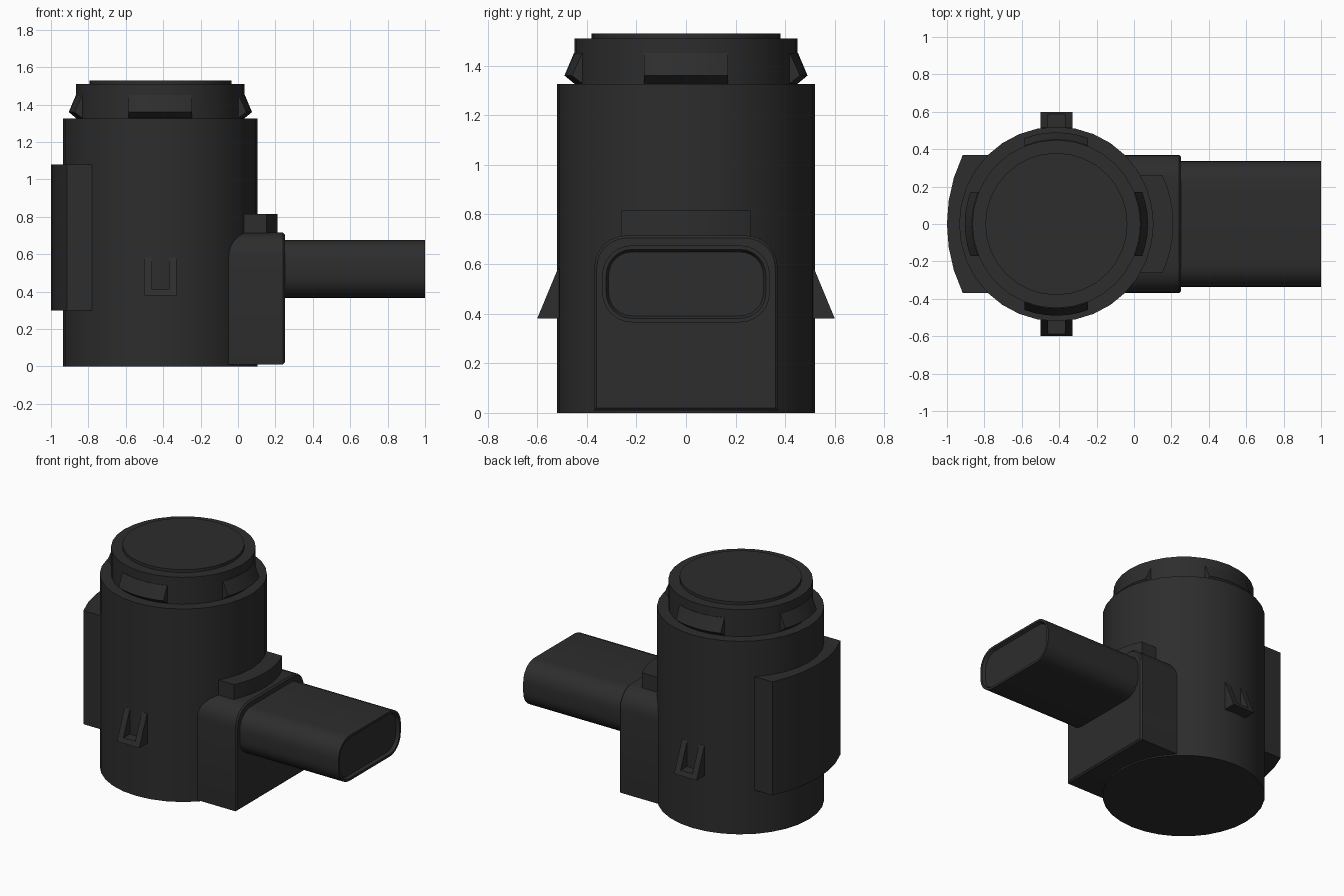
import bpy, bmesh, math
from mathutils import Matrix, Vector

cube = bpy.data.objects.get("Cube")
if cube:
    bpy.data.objects.remove(cube, do_unlink=True)

CX = -0.415  # axis of the round body

plastic = bpy.data.materials.new("black plastic")
plastic.use_nodes = True
colour = (0.026, 0.026, 0.026, 1)
plastic.diffuse_color = colour
bsdf = plastic.node_tree.nodes["Principled BSDF"]
bsdf.inputs["Base Color"].default_value = colour
bsdf.inputs["Roughness"].default_value = 0.6


def loft(name, rings):
    """Skin a row of matching closed rings and cap both ends."""
    bm = bmesh.new()
    rows = [[bm.verts.new(p) for p in ring] for ring in rings]
    n = len(rows[0])
    for a, b in zip(rows, rows[1:]):
        for i in range(n):
            j = (i + 1) % n
            bm.faces.new((a[i], a[j], b[j], b[i]))
    bm.faces.new(rows[0])
    bm.faces.new(rows[-1])
    bmesh.ops.recalc_face_normals(bm, faces=bm.faces)
    mesh = bpy.data.meshes.new(name)
    bm.to_mesh(mesh)
    bm.free()
    mesh.materials.append(plastic)
    obj = bpy.data.objects.new(name, mesh)
    bpy.context.collection.objects.link(obj)
    bpy.ops.object.select_all(action='DESELECT')
    obj.select_set(True)
    bpy.context.view_layer.objects.active = obj
    bpy.ops.object.shade_smooth_by_angle(angle=math.radians(30))
    return obj


def circle(r, z, n=32):
    return [(CX + r * math.cos(2 * math.pi * i / n),
             r * math.sin(2 * math.pi * i / n), z) for i in range(n)]


def rounded(x, half, z0, z1, top, bottom, inset=0.0, steps=6):
    """Rounded rectangle in the plane at x, with top and bottom radii."""
    half, z0, z1 = half - inset, z0 + inset, z1 - inset
    top, bottom = max(top - inset, 0.001), max(bottom - inset, 0.001)
    corners = [(1, 1, top), (-1, 1, top), (-1, -1, bottom), (1, -1, bottom)]
    pts = []
    for k, (sy, sz, r) in enumerate(corners):
        cy = sy * (half - r)
        cz = z1 - r if sz > 0 else z0 + r
        for i in range(steps + 1):
            a = math.pi / 2 * (k + i / steps)
            pts.append((x, cy + r * math.cos(a), cz + r * math.sin(a)))
    return pts


def arc_block(name, profile, half, centre=CX, turn=0, steps=6):
    """Sweep an (r, z) profile round an axis, between parallel ends."""
    spin = Matrix.Rotation(math.radians(turn), 3, 'Z')
    rings = []
    for i in range(steps + 1):
        t = half * (2 * i / steps - 1)
        rings.append([spin @ Vector((math.sqrt(r * r - t * t), t, z))
                      + Vector((centre, 0, 0)) for r, z in profile])
    return loft(name, rings)


# Round body, neck and sensing face
loft("body", [circle(0.52, 0), circle(0.52, 1.325)])
loft("neck", [circle(0.45, 1.30), circle(0.45, 1.51)])
loft("sensor_face", [circle(0.38, 1.49), circle(0.38, 1.53)])

# Four snap clips round the neck
clip = [(0.43, 1.45), (0.452, 1.45), (0.49, 1.36), (0.45, 1.327), (0.43, 1.327)]
for k, side in enumerate(("left", "back", "right", "front")):
    arc_block("neck_clip_" + side, clip, 0.17, turn=90 * k)

# Curved pad on the side opposite the connector
arc_block("side_pad", [(0.62, 0.30), (0.85, 0.30), (0.85, 1.08), (0.62, 1.08)],
          0.37, centre=-0.15, turn=180)

# Connector housing with rounded shoulders, and the curved tab on it
housing = dict(half=0.37, z0=0.01, z1=0.715, top=0.13, bottom=0.001)
loft("connector_housing", [rounded(-0.2, **housing), rounded(0.24, **housing),
                           rounded(0.25, inset=0.01, **housing)])
arc_block("housing_tab", [(0.46, 0.68), (0.625, 0.68), (0.625, 0.815), (0.46, 0.815)],
          0.26, steps=8)

# Plug with a shallow recessed end
plug = dict(half=0.338, z0=0.365, z1=0.675, top=0.12, bottom=0.12)
loft("plug", [rounded(0.2, **plug), rounded(1.0, **plug),
              rounded(1.0, inset=0.016, **plug),
              rounded(0.98, inset=0.026, **plug)])

# Wedge latches front and back: two ribs and a floor
Z0, Z1, FLOOR = 0.38, 0.585, 0.41


def wedge(name, x0, x1, top, sign):
    reach = 0.60 - 0.085 * (top - Z0) / (Z1 - Z0)
    side = [(0.48, Z0), (0.60, Z0), (reach, top), (0.48, top)]
    loft(name, [[(x, sign * y, z) for y, z in side] for x in (x0, x1)])


for label, sign in (("front", -1), ("back", 1)):
    wedge(label + "_latch_rib_right", -0.50, -0.46, Z1, sign)
    wedge(label + "_latch_rib_left", -0.37, -0.33, Z1, sign)
    wedge(label + "_latch_floor", -0.46, -0.37, FLOOR, sign)
